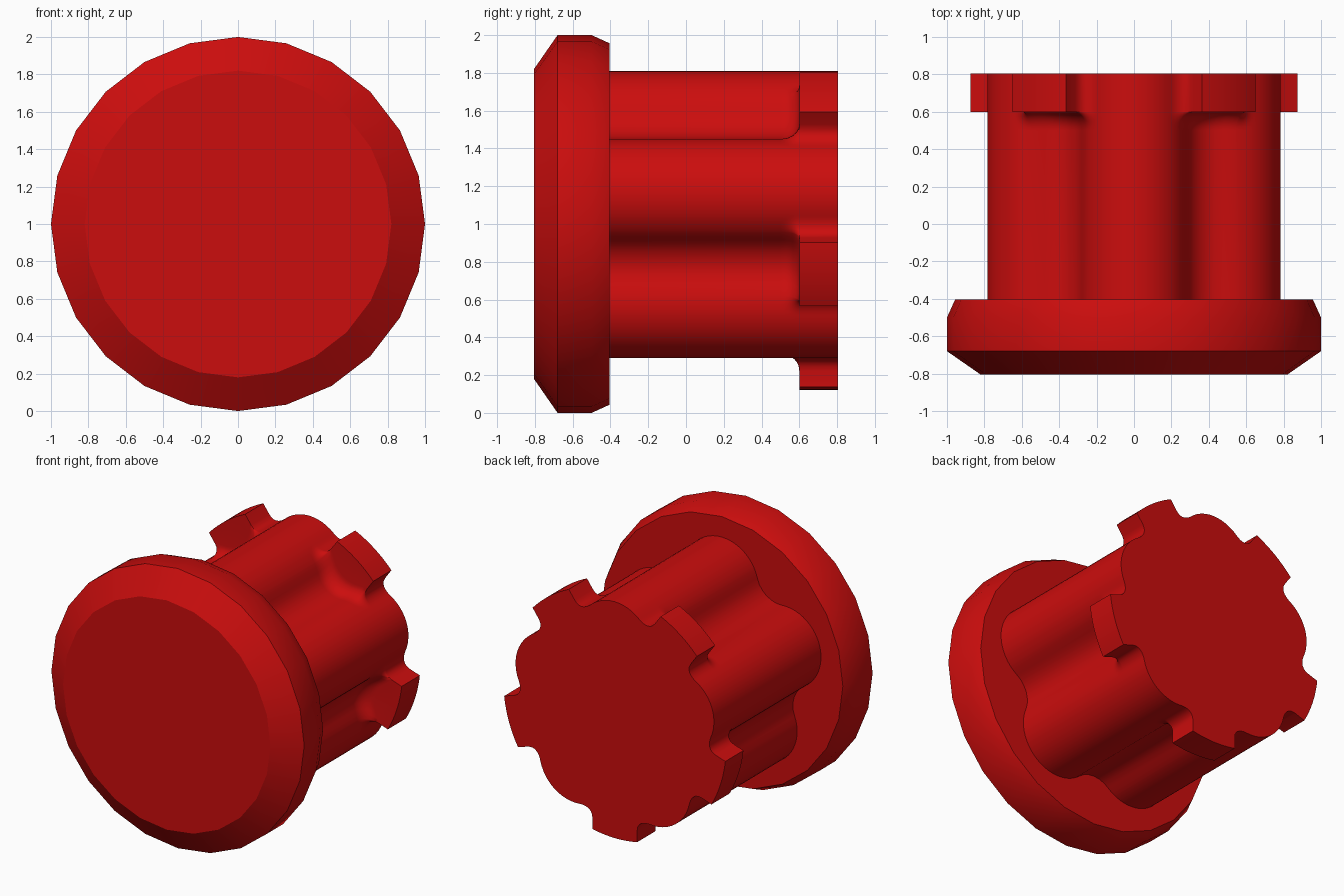
import bpy, bmesh
from math import sin, cos, sqrt, pi, radians, hypot

cube = bpy.data.objects.get("Cube")
if cube:
    bpy.data.objects.remove(cube, do_unlink=True)

# One red for the whole model
red = bpy.data.materials.new("red")
red.use_nodes = True
red.diffuse_color = (0.6, 0.004, 0.004, 1)
red.node_tree.nodes["Principled BSDF"].inputs["Base Color"].default_value = (0.6, 0.004, 0.004, 1)


def loft(name, rings):
    """Skin closed rings of equal length and cap both ends."""
    bm = bmesh.new()
    rows = [[bm.verts.new(p) for p in ring] for ring in rings]
    n = len(rows[0])
    for a, b in zip(rows, rows[1:]):
        for i in range(n):
            j = (i + 1) % n
            bm.faces.new((a[i], a[j], b[j], b[i]))
    bm.faces.new(rows[0])
    bm.faces.new(rows[-1])
    bmesh.ops.remove_doubles(bm, verts=bm.verts, dist=1e-5)
    bmesh.ops.recalc_face_normals(bm, faces=bm.faces)
    mesh = bpy.data.meshes.new(name)
    bm.to_mesh(mesh)
    bm.free()
    mesh.materials.append(red)
    ob = bpy.data.objects.new(name, mesh)
    bpy.context.collection.objects.link(ob)
    bpy.ops.object.select_all(action='DESELECT')
    ob.select_set(True)
    bpy.context.view_layer.objects.active = ob
    bpy.ops.object.shade_smooth_by_angle(angle=radians(30))
    return ob


# Cap: bevelled 24-sided disc, given as (y, radius)
CAP = [(-0.805, 0.82), (-0.68, 1.0), (-0.5, 1.0), (-0.405, 0.957)]
loft("cap", [[(r * sin(k * pi / 12), y, 1 + r * cos(k * pi / 12)) for k in range(24)]
             for y, r in CAP])

# Stem: five round lobes joined by hollows, with a filleted lug in each hollow
LOBE_R, LOBE_D = 0.29, 0.52
HOLLOW_R, HOLLOW_D = 0.19, 0.79
LOBE_X, LOBE_H = LOBE_D * sin(pi / 5), LOBE_D * cos(pi / 5)
TANGENT_X = LOBE_X * HOLLOW_R / (HOLLOW_R + LOBE_R)
APEX_X = (LOBE_D + LOBE_R) * sin(pi / 5)
LUG_W, LUG_R, LUG_Y, FILLET = 0.177, 0.88, 0.6, 0.1


def stem_height(x):
    """Height of the stem surface across one hollow, x measured from its middle."""
    x = abs(x)
    if x < TANGENT_X:
        return HOLLOW_D - sqrt(HOLLOW_R ** 2 - x * x)
    return LOBE_H + sqrt(LOBE_R ** 2 - (x - LOBE_X) ** 2)


def fillet(x, y):
    """Extra height close to the foot of the lug."""
    d = hypot(max(0, abs(x) - LUG_W), max(0, LUG_Y - y))
    return FILLET - sqrt(FILLET ** 2 - (FILLET - d) ** 2) if d < FILLET else 0


# Samples across half a hollow: (x, on the lug); the lug side repeats one x
HALF = [(x, True) for x in (0.045, 0.085, TANGENT_X, 0.15, LUG_W)]
HALF += [(x, False) for x in (LUG_W, 0.181, 0.19, 0.203, 0.22, 0.24, 0.26, LUG_W + FILLET,
                              0.31, 0.345, 0.38, 0.415, 0.447, APEX_X)]
SAMPLES = [(-x, lug) for x, lug in reversed(HALF[:-1])] + [(0, True)] + HALF


def stem_ring(y, with_lug):
    ring = []
    for k in range(5):
        a = radians(54 + 72 * k)
        for x, lug in SAMPLES:
            if with_lug and lug:
                h = sqrt(LUG_R ** 2 - x * x)
            else:
                h = stem_height(x) + fillet(x, y)
            ring.append((h * cos(a) - x * sin(a), y, 1 + h * sin(a) + x * cos(a)))
    return ring


fillet_ys = [LUG_Y - FILLET * (1 - sin(t * pi / 16)) for t in range(8)]
fillet_ys = [LUG_Y - FILLET * cos(t * pi / 16) for t in range(9)][:1] + \
            [LUG_Y - FILLET * f for f in (0.8, 0.6, 0.42, 0.27, 0.15, 0.06, 0.02, 0)]
rings = [stem_ring(y, False) for y in [-0.42] + fillet_ys]
rings += [stem_ring(LUG_Y, True), stem_ring(0.805, True)]
loft("lobed_stem_with_lugs", rings)
